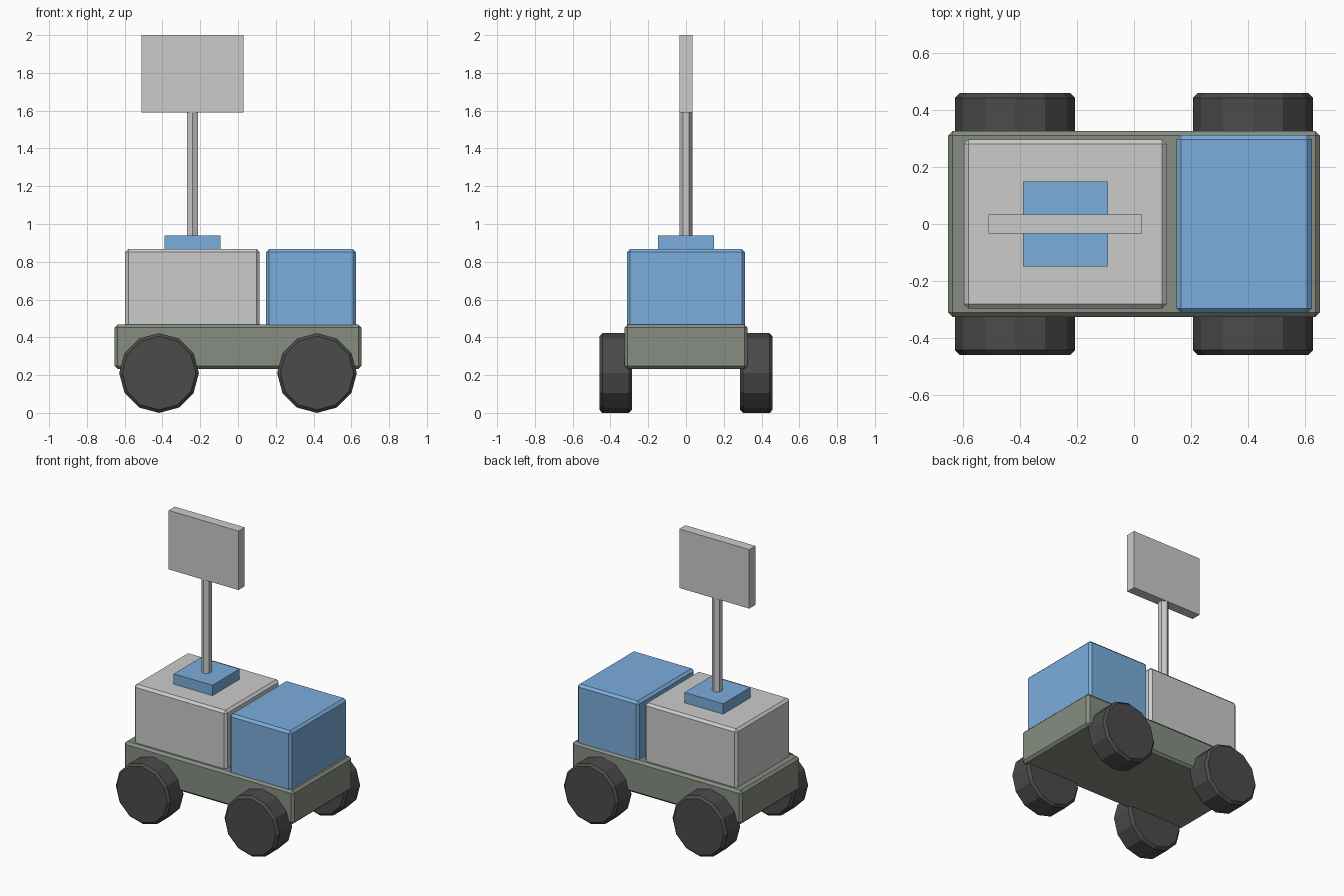
import bpy
import math

if "Cube" in bpy.data.objects:
    bpy.data.objects.remove(bpy.data.objects["Cube"])


def colour(name, rgb):
    mat = bpy.data.materials.new(name)
    mat.diffuse_color = (*rgb, 1)
    mat.use_nodes = True
    mat.node_tree.nodes["Principled BSDF"].inputs["Base Color"].default_value = mat.diffuse_color
    return mat


BLUE = colour("blue_paint", (0.2, 0.42, 0.72))
OLIVE = colour("olive_paint", (0.24, 0.27, 0.22))
RUBBER = colour("dark_rubber", (0.07, 0.07, 0.07))


def finish(obj, name, mat, bevel):
    obj.name = name
    if mat:
        obj.data.materials.append(mat)
    if bevel:
        mod = obj.modifiers.new("Chamfer", 'BEVEL')
        mod.width = bevel
        mod.segments = 1
        mod.limit_method = 'ANGLE'
        mod.angle_limit = math.radians(45)
    return obj


def box(name, x, y, z, mat=None, bevel=0):
    """Box from x, y and z ranges."""
    ranges = (x, y, z)
    bpy.ops.mesh.primitive_cube_add(size=1, location=[(a + b) / 2 for a, b in ranges])
    obj = bpy.context.object
    obj.scale = [b - a for a, b in ranges]
    bpy.ops.object.transform_apply(location=False, rotation=False, scale=True)
    return finish(obj, name, mat, bevel)


def cylinder(name, sides, radius, depth, loc, rot=(0, 0, 0), mat=None, bevel=0):
    bpy.ops.mesh.primitive_cylinder_add(vertices=sides, radius=radius, depth=depth,
                                        location=loc, rotation=rot)
    return finish(bpy.context.object, name, mat, bevel)


# Body
box("chassis", (-0.653, 0.653), (-0.326, 0.326), (0.233, 0.467), OLIVE, 0.016)
box("cargo_box", (-0.597, 0.115), (-0.297, 0.297), (0.44, 0.868), None, 0.016)
box("cab", (0.149, 0.624), (-0.312, 0.312), (0.44, 0.868), BLUE, 0.016)

# Mast and sign panel on the cargo box
MX = -0.241
box("mast_base", (MX - 0.149, MX + 0.149), (-0.149, 0.149), (0.86, 0.94), BLUE)
cylinder("mast", 6, 0.034, 0.67, (MX, 0, 1.265))
box("panel", (MX - 0.269, MX + 0.269), (-0.034, 0.034), (1.59, 2.0))

# Wheels
for end, x in (("front", 0.418), ("rear", -0.418)):
    for side, y in (("left", 0.373), ("right", -0.373)):
        cylinder(f"wheel_{end}_{side}", 12, 0.211, 0.172, (x, y, 0.211),
                 (math.pi / 2, 0, 0), RUBBER, 0.016)
